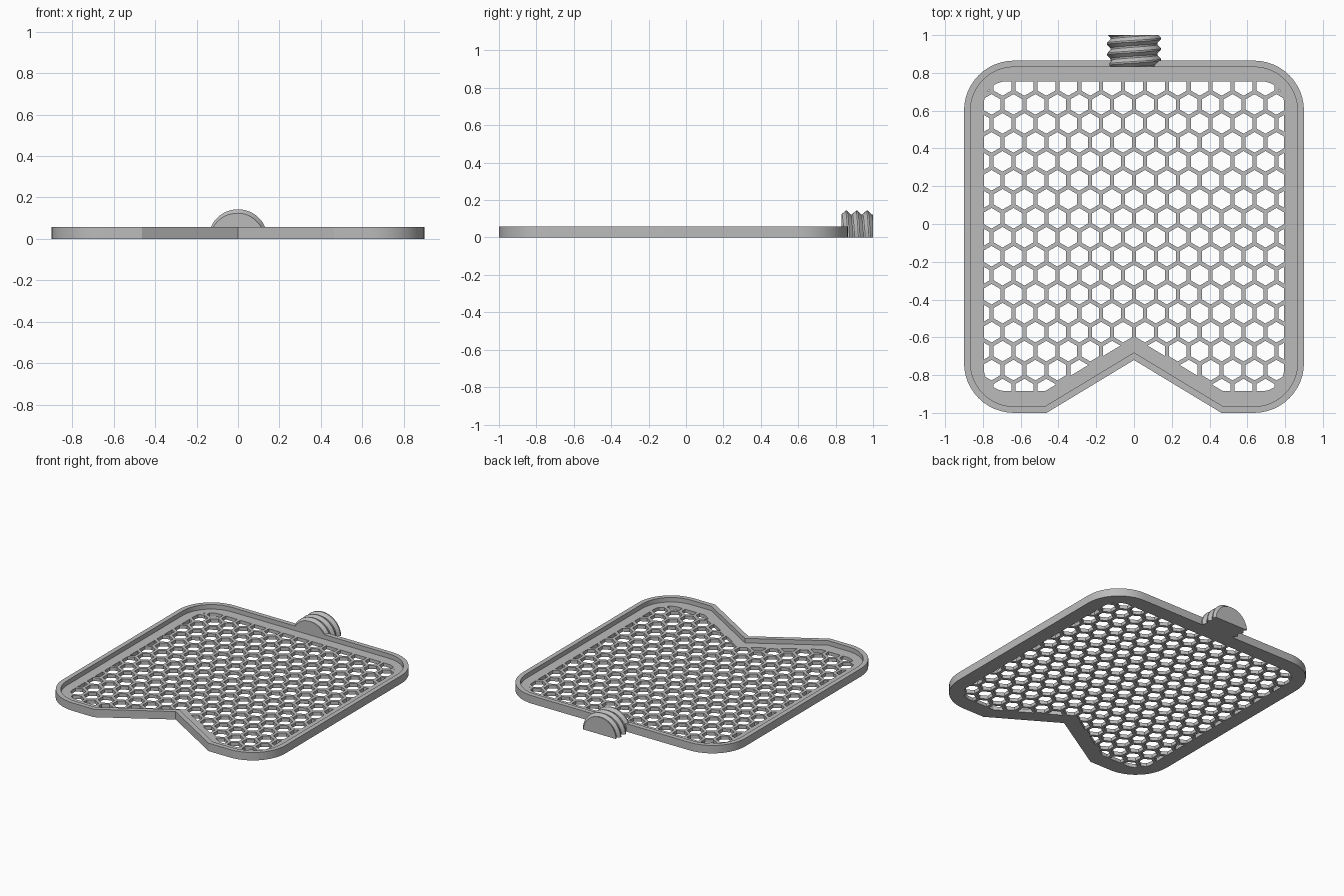
import bpy, bmesh
from math import sin, cos, pi, radians

cube = bpy.data.objects.get("Cube")
if cube:
    bpy.data.objects.remove(cube, do_unlink=True)

grey = bpy.data.materials.new("plain grey")
grey.use_nodes = True
COLOUR = (0.5, 0.5, 0.5, 1)
grey.diffuse_color = COLOUR
grey.node_tree.nodes["Principled BSDF"].inputs["Base Color"].default_value = COLOUR

SLOPE = 0.605  # rise of the notch sides


def make_object(name, bm):
    bmesh.ops.recalc_face_normals(bm, faces=bm.faces)
    mesh = bpy.data.meshes.new(name)
    bm.to_mesh(mesh)
    bm.free()
    mesh.materials.append(grey)
    obj = bpy.data.objects.new(name, mesh)
    bpy.context.collection.objects.link(obj)
    return obj


def add_prism(bm, points, z0, z1):
    low = [bm.verts.new((x, y, z0)) for x, y in points]
    high = [bm.verts.new((x, y, z1)) for x, y in points]
    bm.faces.new(low[::-1])
    bm.faces.new(high)
    n = len(points)
    for i in range(n):
        j = (i + 1) % n
        bm.faces.new((low[i], low[j], high[j], high[i]))


def outline(half_w, top, bottom, radius, apex, steps=12):
    """Rounded square with a V notch in its front edge."""
    right = [((apex - bottom) / SLOPE, bottom)]
    for cy, start in ((bottom + radius, -90), (top - radius, 0)):
        for i in range(steps + 1):
            a = radians(start + 90 * i / steps)
            right.append((half_w - radius + radius * cos(a), cy + radius * sin(a)))
    return [(0, apex)] + right + [(-x, y) for x, y in reversed(right)]


def prism_object(name, points, z0, z1):
    bm = bmesh.new()
    add_prism(bm, points, z0, z1)
    return make_object(name, bm)


def boolean(target, cutter, operation):
    cutter.hide_render = True
    mod = target.modifiers.new("cut", "BOOLEAN")
    mod.object, mod.operation, mod.solver = cutter, operation, "EXACT"
    bpy.context.view_layer.update()
    graph = bpy.context.evaluated_depsgraph_get()
    mesh = bpy.data.meshes.new_from_object(target.evaluated_get(graph))
    target.modifiers.clear()
    target.data = mesh
    bpy.data.objects.remove(cutter, do_unlink=True)


def smooth(obj, angle):
    bpy.ops.object.select_all(action="DESELECT")
    obj.select_set(True)
    bpy.context.view_layer.objects.active = obj
    bpy.ops.object.shade_smooth_by_angle(angle=radians(angle))


# Tray: solid slab with a shallow pocket that leaves the raised rim
RIM, FLOOR = 0.058, 0.025
tray = prism_object("tray", outline(0.9, 0.865, -1, 0.265, -0.72), 0, RIM)
pocket = prism_object("pocket", outline(0.866, 0.831, -0.966, 0.231, -0.68), FLOOR, 0.2)
boolean(tray, pocket, "DIFFERENCE")

# Honeycomb holes, trimmed to the inner panel
PITCH, HOLE = 0.116, 0.0545
bm = bmesh.new()
for row in range(-1, 17):
    cy = 0.633 - row * PITCH * cos(pi / 6)
    shift = 0.5 if row % 2 == 0 else 0
    for col in range(-8, 9):
        cx = (col + shift) * PITCH
        hexagon = [(cx + HOLE * sin(k * pi / 3), cy + HOLE * cos(k * pi / 3)) for k in range(6)]
        add_prism(bm, hexagon, -0.05, 0.1)
holes = make_object("holes", bm)
panel = prism_object("panel", outline(0.795, 0.755, -0.885, 0.12, -0.6), -0.04, 0.09)
boolean(holes, panel, "INTERSECT")
boolean(tray, holes, "DIFFERENCE")
smooth(tray, 20)

# Threaded half stud: helical ridges over a half cylinder, cut flat at both ends
LEAD, TURN = 0.056, 24
PROFILE = ((0, 0.143), (0.15, 0.143), (0.5, 0.124), (0.65, 0.124))
bm = bmesh.new()
rows = []
for k in range(-2, 6):
    for part, radius in PROFILE:
        ring = []
        for i in range(TURN + 1):
            a = pi * i / TURN
            y = 0.852 + LEAD * (k + part + 0.25 - a / (2 * pi))
            ring.append(bm.verts.new((radius * cos(a), y, radius * sin(a) if i < TURN else 0)))
        rows.append(ring)
for r0, r1 in zip(rows, rows[1:]):
    for i in range(TURN + 1):
        j = (i + 1) % (TURN + 1)
        bm.faces.new((r0[i], r0[j], r1[j], r1[i]))
for y, side in ((0.831, -1), (1.0, 1)):
    cut = bmesh.ops.bisect_plane(bm, geom=bm.verts[:] + bm.edges[:] + bm.faces[:],
                                 plane_co=(0, y, 0), plane_no=(0, side, 0), clear_outer=True)
    edges = [e for e in cut["geom_cut"] if isinstance(e, bmesh.types.BMEdge)]
    bmesh.ops.edgeloop_fill(bm, edges=edges)
stud = make_object("threaded_stud", bm)
smooth(stud, 25)
